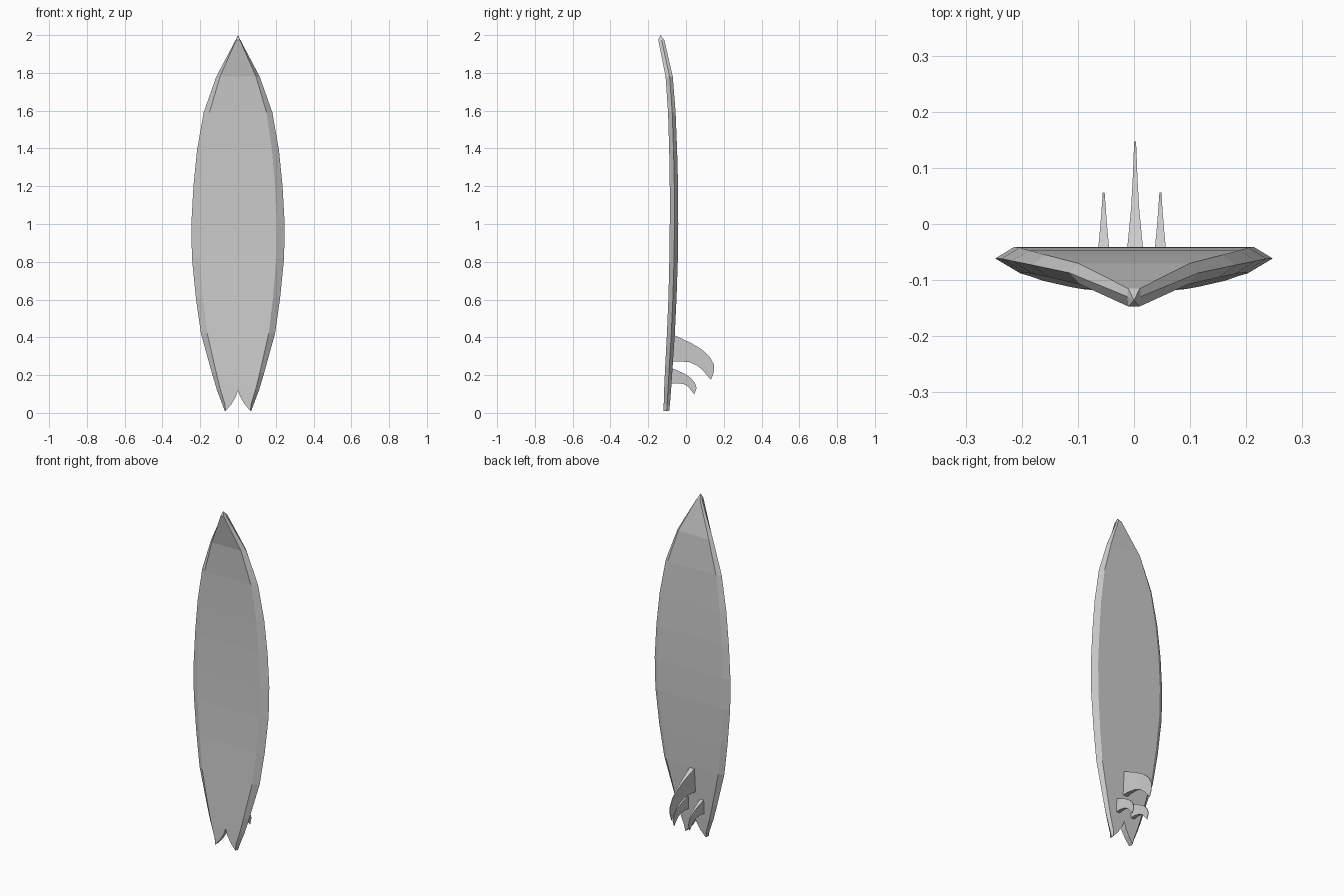
import bpy
import bmesh

cube = bpy.data.objects.get("Cube")
if cube:
    bpy.data.objects.remove(cube, do_unlink=True)

grey = bpy.data.materials.new("plain grey")
grey.use_nodes = True
COLOUR = (0.6, 0.6, 0.6, 1)
grey.diffuse_color = COLOUR
grey.node_tree.nodes["Principled BSDF"].inputs["Base Color"].default_value = COLOUR


def finish(name, bm):
    """Turn a bmesh into a named, flat-shaded object."""
    bmesh.ops.remove_doubles(bm, verts=bm.verts, dist=0.0001)
    bmesh.ops.recalc_face_normals(bm, faces=bm.faces)
    mesh = bpy.data.meshes.new(name)
    bm.to_mesh(mesh)
    bm.free()
    mesh.materials.append(grey)
    obj = bpy.data.objects.new(name, mesh)
    bpy.context.collection.objects.link(obj)
    return obj


# Board stations: height, rail half width, inner edge x, deck y, bottom y
STATIONS = [
    (0.01, 0.070, 0.066, -0.119, -0.089),
    (0.045, 0.083, 0.036, -0.118, -0.085),
    (0.085, 0.098, 0.012, -0.117, -0.082),
    (0.12, 0.111, 0, -0.116, -0.079),
    (0.21, 0.138, 0, -0.112, -0.073),
    (0.42, 0.196, 0, -0.101, -0.059),
    (0.61, 0.223, 0, -0.093, -0.050),
    (0.82, 0.244, 0, -0.088, -0.043),
    (1.0, 0.247, 0, -0.086, -0.041),
    (1.2, 0.236, 0, -0.086, -0.042),
    (1.39, 0.217, 0, -0.089, -0.047),
    (1.59, 0.182, 0, -0.095, -0.055),
    (1.78, 0.115, 0, -0.108, -0.070),
    (1.975, 0.012, 0, -0.147, -0.115),
]


def half_section(z, rail, inner, deck, bottom):
    """Inner deck, deck edge, rail, bottom edge, inner bottom."""
    deck_edge = max(rail * 0.83, inner)
    bottom_edge = max(rail * 0.865, inner)
    rail_y = deck + (bottom - deck) * 0.55
    return [(inner, deck, z), (deck_edge, deck, z), (rail, rail_y, z),
            (bottom_edge, bottom, z), (inner, bottom, z)]


# Half of the board, with the swallow-tail notch, then mirrored
bm = bmesh.new()
rows = [[bm.verts.new(p) for p in half_section(*s)] for s in STATIONS]
for i, (low, high) in enumerate(zip(rows, rows[1:])):
    for j in range(4):
        bm.faces.new((low[j], low[j + 1], high[j + 1], high[j]))
    if STATIONS[i][2] > 0:
        bm.faces.new((low[4], low[0], high[0], high[4]))
bm.faces.new(rows[0])

# Nose peak
tip = bm.verts.new((0, -0.136, 2.0))
for a, b in zip(rows[-1], rows[-1][1:]):
    bm.faces.new((a, b, tip))
board = finish("board", bm)
mirror = board.modifiers.new("mirror", "MIRROR")
mirror.use_clip = True
mirror.merge_threshold = 0.0005


def make_fin(name, x, base, stations):
    """Swept fin: paired leading and trailing (y, z) points with half thickness."""
    bm = bmesh.new()
    rings = []
    for ly, lz, ty, tz, half in stations:
        rings.append([bm.verts.new((x + s * half * base, y, z))
                      for s, y, z in ((-1, ly, lz), (1, ly, lz), (1, ty, tz), (-1, ty, tz))])
    for a, b in zip(rings, rings[1:]):
        for j in range(4):
            k = (j + 1) % 4
            bm.faces.new((a[j], a[k], b[k], b[j]))
    bm.faces.new(rings[0])
    bm.faces.new(rings[-1])
    return finish(name, bm)


# Large centre fin
make_fin("centre_fin", 0.002, 0.015, [
    (-0.07, 0.415, -0.08, 0.27, 1.1),
    (-0.03, 0.397, -0.035, 0.273, 0.85),
    (0.03, 0.368, 0.02, 0.268, 0.47),
    (0.085, 0.335, 0.06, 0.25, 0.27),
    (0.125, 0.298, 0.09, 0.225, 0.17),
    (0.147, 0.258, 0.112, 0.198, 0.11),
    (0.147, 0.215, 0.132, 0.175, 0.09),
])

# Pair of small side fins
for name, x in (("left_fin", 0.047), ("right_fin", -0.054)):
    make_fin(name, x, 0.011, [
        (-0.085, 0.240, -0.09, 0.155, 1.1),
        (-0.05, 0.227, -0.05, 0.157, 0.95),
        (-0.01, 0.208, -0.012, 0.153, 0.6),
        (0.025, 0.186, 0.012, 0.138, 0.35),
        (0.046, 0.160, 0.028, 0.118, 0.22),
        (0.056, 0.132, 0.044, 0.098, 0.15),
    ])
